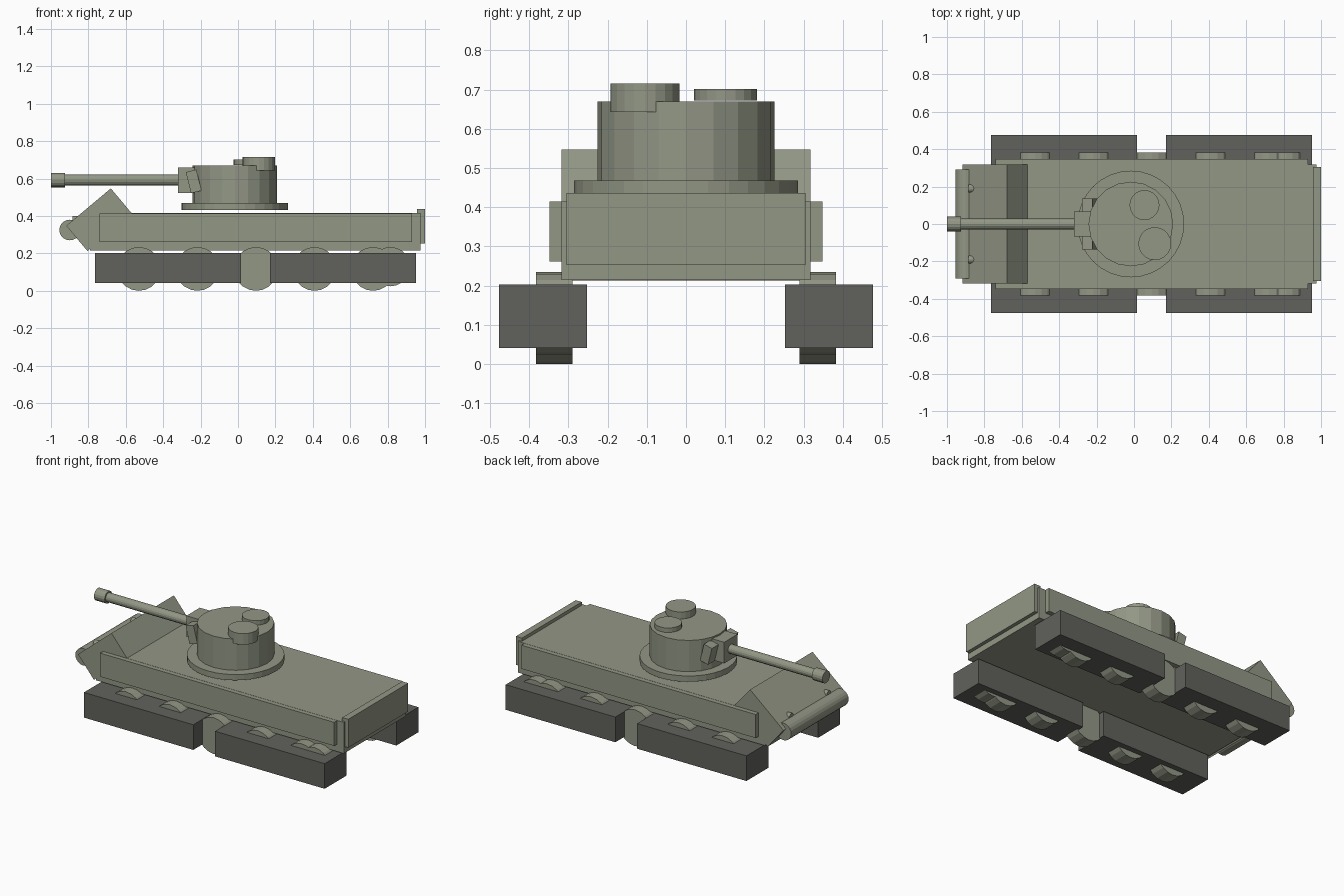
import bpy
import math
from mathutils import Vector

cube = bpy.data.objects.get("Cube")
if cube:
    bpy.data.objects.remove(cube, do_unlink=True)


def material(name, colour):
    mat = bpy.data.materials.new(name)
    mat.use_nodes = True
    mat.diffuse_color = (*colour, 1)
    mat.node_tree.nodes["Principled BSDF"].inputs["Base Color"].default_value = (*colour, 1)
    return mat


olive = material("olive_grey", (0.29, 0.31, 0.235))
rubber = material("dark_track_grey", (0.12, 0.12, 0.108))


def finish(name, mat):
    obj = bpy.context.object
    obj.name = name
    obj.data.materials.append(mat)
    return obj


def box(name, low, high, mat=olive, tilt=0):
    """Box between two corners, optionally tilted about the y axis."""
    low, high = Vector(low), Vector(high)
    bpy.ops.mesh.primitive_cube_add(size=1, location=(low + high) / 2)
    obj = finish(name, mat)
    for v in obj.data.vertices:
        v.co *= high - low
    obj.rotation_euler.y = tilt
    return obj


def cylinder(name, centre, radius, length, axis="z", sides=20):
    turn = {"x": (0, math.pi / 2, 0), "y": (math.pi / 2, 0, 0), "z": (0, 0, 0)}[axis]
    bpy.ops.mesh.primitive_cylinder_add(vertices=sides, radius=radius, depth=length,
                                        location=centre, rotation=turn)
    return finish(name, olive)


# Hull and rear plate
box("hull", (-0.79, -0.318, 0.214), (0.977, 0.318, 0.415))
box("rear_plate", (0.957, -0.305, 0.253), (1.0, 0.305, 0.436))

# Tilted nose block, with its roller
nose_angle = math.radians(-40)
box("nose_block", (-0.898, -0.318, 0.292), (-0.587, 0.318, 0.468),
    tilt=nose_angle)
cylinder("nose_roller", (-0.9, 0, 0.325), 0.055, 0.585, "y")

# Parts on both sides
for side, s in (("left", 1), ("right", -1)):
    word = "back" if s > 0 else "near"
    y0, y1 = sorted((s * 0.318, s * 0.348))
    box(f"side_plate_{word}", (-0.74, y0, 0.262), (0.93, y1, 0.414))
    y0, y1 = sorted((s * 0.253, s * 0.477))
    box(f"front_track_{word}", (-0.765, y0, 0.041), (0.015, y1, 0.203), rubber)
    box(f"rear_track_{word}", (0.17, y0, 0.041), (0.952, y1, 0.203), rubber)
    for i in range(5):
        cylinder(f"road_wheel_{word}_{i + 1}", (-0.53 + i * 0.313, s * 0.336, 0.117),
                 0.117, 0.094, "y")
    cylinder(f"drive_wheel_{word}", (0.815, s * 0.336, 0.129), 0.105, 0.094, "y")
    cylinder(f"headlight_{word}", (-0.858, s * 0.19, 0.378), 0.022, 0.055, "x", 12)

# Turret and hatches
cylinder("turret_ring", (-0.017, 0, 0.45), 0.285, 0.037, sides=32)
cylinder("turret", (-0.017, 0, 0.569), 0.226, 0.202)
cylinder("commander_hatch", (0.111, -0.105, 0.679), 0.088, 0.072)
cylinder("loader_hatch", (0.056, 0.101, 0.687), 0.08, 0.029)

# Gun
box("mantlet", (-0.32, -0.068, 0.524), (-0.2, 0.068, 0.66))
box("mantlet_bar", (-0.266, -0.135, 0.527), (-0.208, 0.135, 0.643), tilt=math.radians(-14))
cylinder("gun_barrel", (-0.62, 0, 0.592), 0.029, 0.62, "x", 16)
cylinder("muzzle", (-0.962, 0, 0.592), 0.039, 0.076, "x", 16)
